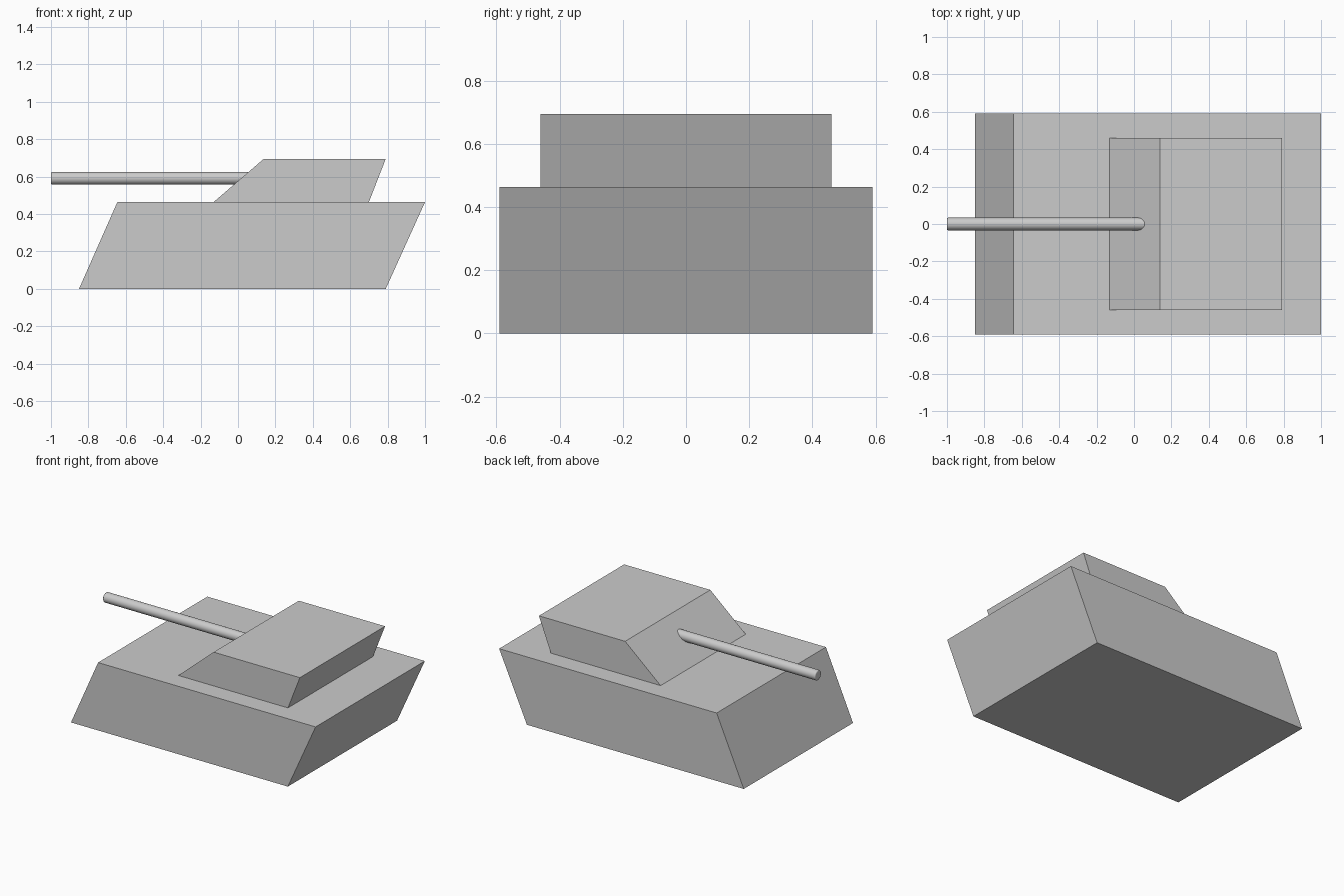
import bpy, bmesh, math

if "Cube" in bpy.data.objects:
    bpy.data.objects.remove(bpy.data.objects["Cube"])


def extrude_profile(name, profile, half_width):
    """Side profile in x/z, extruded symmetrically along y."""
    bm = bmesh.new()
    face = bm.faces.new([bm.verts.new((x, -half_width, z)) for x, z in profile])
    ext = bmesh.ops.extrude_face_region(bm, geom=[face])
    verts = [g for g in ext["geom"] if isinstance(g, bmesh.types.BMVert)]
    bmesh.ops.translate(bm, verts=verts, vec=(0, 2 * half_width, 0))
    bmesh.ops.recalc_face_normals(bm, faces=bm.faces)
    mesh = bpy.data.meshes.new(name)
    bm.to_mesh(mesh)
    bm.free()
    obj = bpy.data.objects.new(name, mesh)
    bpy.context.collection.objects.link(obj)
    return obj


# Slanted hull and turret
DECK = 0.464
extrude_profile("hull", [(-0.85, 0), (0.79, 0), (1.0, DECK), (-0.645, DECK)], 0.59)
extrude_profile("turret", [(-0.13, DECK), (0.70, DECK), (0.79, 0.695), (0.138, 0.695)], 0.46)

# Gun barrel with a softened muzzle, running into the turret front
x_tip, x_root = -1.0, 0.09
bpy.ops.mesh.primitive_cylinder_add(
    vertices=32, radius=0.034, depth=x_root - x_tip,
    location=((x_tip + x_root) / 2, 0, 0.591), rotation=(0, math.pi / 2, 0))
barrel = bpy.context.object
barrel.name = "gun_barrel"
bevel = barrel.modifiers.new("muzzle_bevel", "BEVEL")
bevel.width = 0.007
bevel.segments = 3
bevel.limit_method = "ANGLE"
bpy.ops.object.shade_smooth_by_angle(angle=math.radians(40))
